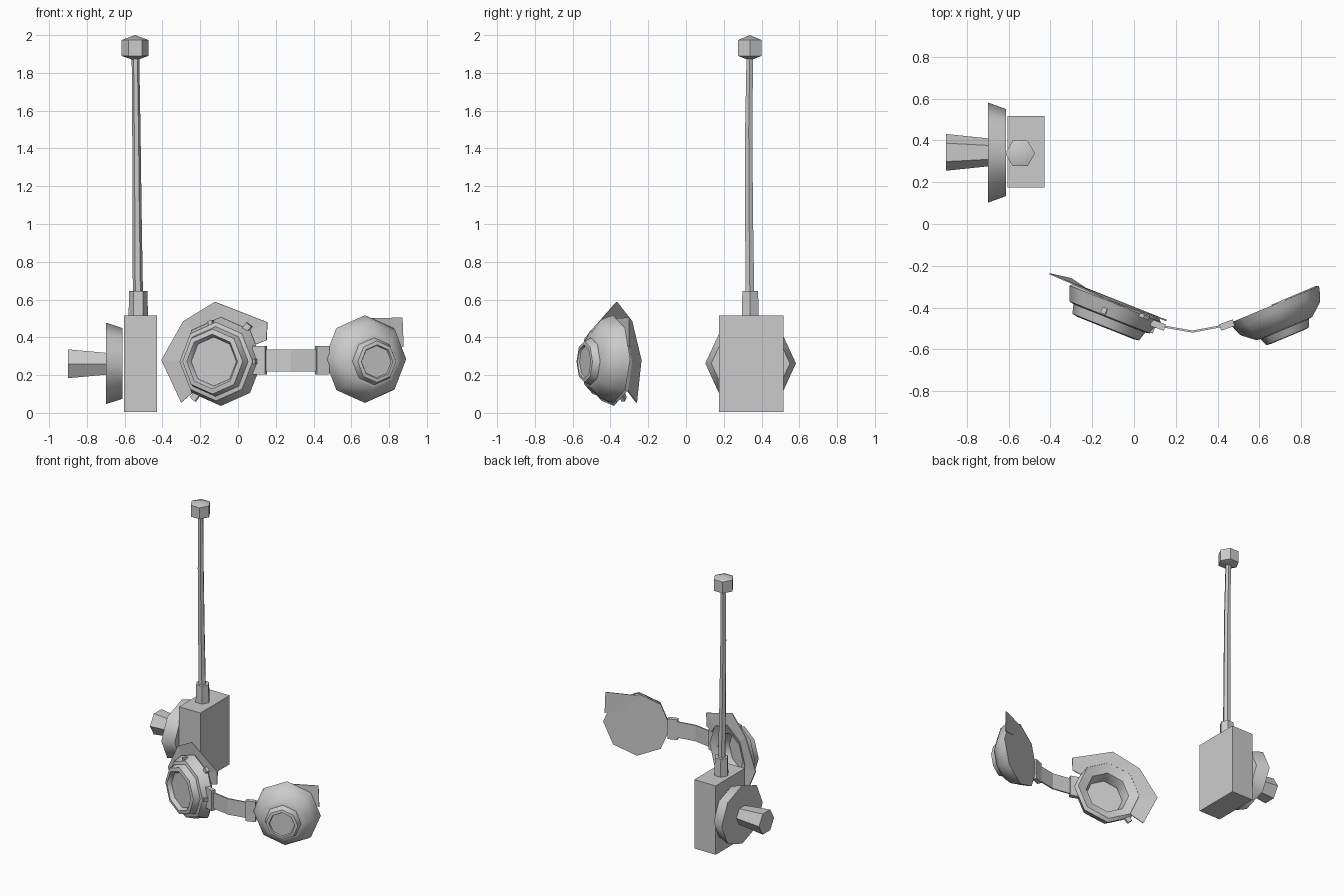
import bpy, bmesh
from math import cos, sin, pi, radians
from mathutils import Vector, Matrix

if "Cube" in bpy.data.objects:
    bpy.data.objects.remove(bpy.data.objects["Cube"])

Z = Vector((0, 0, 1))


def finish(name, bm, smooth=True):
    bmesh.ops.recalc_face_normals(bm, faces=bm.faces)
    mesh = bpy.data.meshes.new(name)
    bm.to_mesh(mesh)
    bm.free()
    ob = bpy.data.objects.new(name, mesh)
    bpy.context.collection.objects.link(ob)
    if smooth:
        bpy.ops.object.select_all(action='DESELECT')
        ob.select_set(True)
        bpy.context.view_layer.objects.active = ob
        bpy.ops.object.shade_smooth_by_angle(angle=radians(50))
    return ob


def basis(axis):
    n = Vector(axis).normalized()
    u = Vector((1, 0, 0)) if abs(n.z) > 0.9 else Z.cross(n).normalized()
    v = Vector((0, 1, 0)) if abs(n.z) > 0.9 else Z
    return n, u, v


def lathe(name, centre, axis, profile, sides=8, squash=1.0):
    """Profile rows are (radius, distance along axis, optional u and v offset)."""
    n, u, v = basis(axis)
    bm = bmesh.new()
    rings = []
    for r, d, *off in profile:
        c = Vector(centre) + n * d
        if off:
            c += u * off[0] + v * off[1]
        if r == 0:
            rings.append([bm.verts.new(c)] * sides)
        else:
            rings.append([bm.verts.new(c + u * r * cos(2 * pi * i / sides)
                                       + v * r * squash * sin(2 * pi * i / sides))
                          for i in range(sides)])
    for a, b in zip(rings, rings[1:]):
        for i in range(sides):
            j = (i + 1) % sides
            bm.faces.new(list(dict.fromkeys((a[i], a[j], b[j], b[i]))))
    return finish(name, bm)


def box(name, centre, size, rot=None):
    bm = bmesh.new()
    bmesh.ops.create_cube(bm, size=1)
    m = Matrix.Translation(centre) @ (rot or Matrix()) @ Matrix.Diagonal((*size, 1))
    bmesh.ops.transform(bm, matrix=m, verts=bm.verts)
    return finish(name, bm, False)


def sheet(name, rows_a, rows_b, thick=0.006):
    """Thin strip of quads between two polylines."""
    bm = bmesh.new()
    a = [bm.verts.new(p) for p in rows_a]
    b = [bm.verts.new(p) for p in rows_b]
    for i in range(len(a) - 1):
        bm.faces.new((a[i], a[i + 1], b[i + 1], b[i]))
    ob = finish(name, bm, False)
    mod = ob.modifiers.new("thickness", 'SOLIDIFY')
    mod.thickness = thick
    mod.offset = 0
    return ob


# --- ear unit: case, pad, knob ---
box("ear_case", (-0.517, 0.345, 0.26), (0.175, 0.342, 0.51))
lathe("ear_pad", (-0.612, 0.342, 0.262), (-1, 0, 0),
      [(0, 0), (0.208, 0), (0.24, 0.088), (0, 0.088)], 8, 0.9)
lathe("ear_knob", (-0.69, 0.343, 0.26), (-1, 0, 0),
      [(0, 0), (0.066, 0), (0.088, 0.21), (0, 0.21)], 6)

# --- antenna: socket, gently bent rod, tip ---
lathe("antenna_socket", (-0.528, 0.34, 0.5), Z,
      [(0, 0), (0.052, 0), (0.048, 0.145), (0, 0.145)], 6)
lathe("antenna_rod", (-0.53, 0.338, 0), Z,
      [(0, 0.62), (0.027, 0.62), (0.024, 1.05, -0.004, -0.004),
       (0.022, 1.5, -0.008, -0.006), (0.02, 1.9, -0.013, 0), (0, 1.9, -0.013, 0)], 6)
lathe("antenna_tip", (-0.545, 0.338, 1.932), Z,
      [(0, -0.067), (0.071, -0.042), (0.071, 0.042), (0, 0.068)], 6)

# --- left goggle: open cup with recessed lens ---
LC, LA = Vector((-0.085, -0.368, 0.272)), (-0.37, -0.93, 0)
lathe("left_goggle_cup", LC, LA,
      [(0.15, 0.02), (0.215, -0.005), (0.235, 0.015), (0.208, 0.085), (0.185, 0.09),
       (0.172, 0.135), (0.145, 0.14), (0.13, 0.12), (0.13, 0.085), (0.15, 0.02)])
lathe("left_lens", LC, LA, [(0, 0.098), (0.135, 0.098), (0.135, 0.112), (0, 0.112)])

# --- bent flange around the left goggle ---
outer = [(-0.30, -0.262, 0.055), (-0.405, -0.238, 0.28), (-0.29, -0.287, 0.485),
         (-0.122, -0.367, 0.588), (0.155, -0.462, 0.48), (0.152, -0.46, 0.385)]
n, u, v = basis(LA)
inner = [LC + (u * cos(a) + v * sin(a)) * 0.215
         for a in map(radians, (225, 180, 135, 90, 45, 25))]
sheet("left_flange", outer, inner)

# --- small studs and clips on the left cup ---
rot = Matrix((u, v, n)).transposed().to_4x4()
for k, deg in enumerate((0, 100, 50, 232)):
    a = radians(deg)
    r = 0.205 if k < 2 else 0.225
    box("left_stud_%d" % k, LC + (u * cos(a) + v * sin(a)) * r + n * (0.065 if k < 2 else 0.02),
        (0.03, 0.025, 0.03) if k < 2 else (0.06, 0.035, 0.02),
        rot @ Matrix.Rotation(a, 4, 'Z'))

# --- right goggle: closed stepped cup and corner tab ---
RC, RA = Vector((0.672, -0.385, 0.285)), (0.386, -0.922, 0)
lathe("right_goggle_cup", RC, RA,
      [(0, 0), (0.232, 0), (0.222, 0.035), (0.205, 0.075), (0.145, 0.125, 0, -0.01),
       (0.125, 0.128, 0, -0.012), (0.11, 0.165, 0, -0.014), (0.09, 0.168, 0, -0.014),
       (0.085, 0.158, 0, -0.014), (0, 0.158, 0, -0.014)])
sheet("right_corner_tab", [(0.66, -0.389, 0.5), (0.87, -0.3, 0.505)],
      [(0.76, -0.35, 0.38), (0.876, -0.299, 0.35)])

# --- nose bridge strap with end blocks ---
path = [(0.12, -0.487), (0.28, -0.515), (0.43, -0.487)]
sheet("nose_strap", [(x, y, 0.218) for x, y in path], [(x, y, 0.335) for x, y in path], 0.01)
for side, x, ang in (("left", 0.115, -20), ("right", 0.445, 20)):
    box(side + "_strap_block", (x, -0.484, 0.278), (0.07, 0.032, 0.15),
        Matrix.Rotation(radians(ang), 4, 'Z'))
